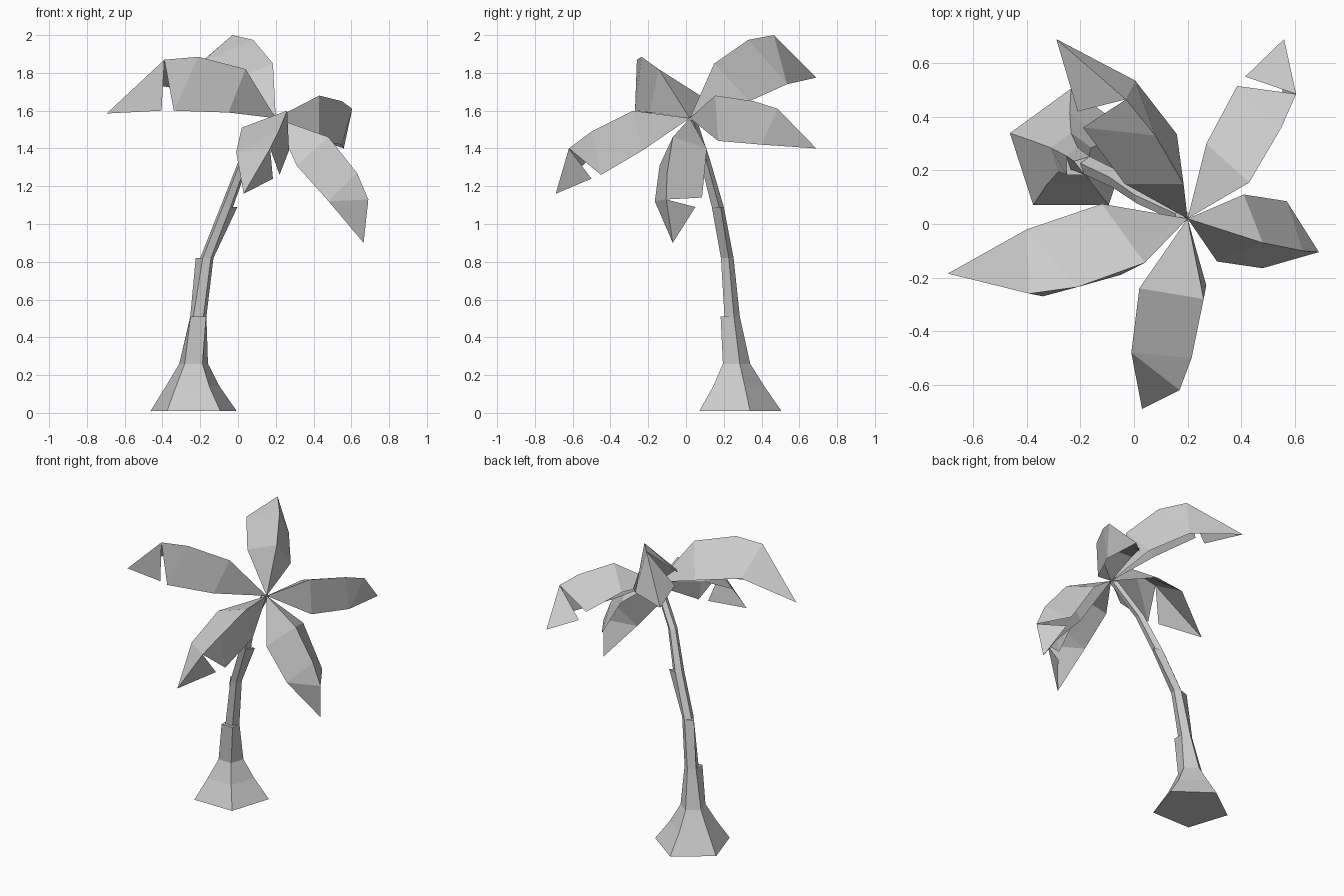
import bpy
import bmesh
from math import cos, sin, radians
from mathutils import Vector

default_cube = bpy.data.objects.get("Cube")
if default_cube:
    bpy.data.objects.remove(default_cube, do_unlink=True)

# One plain grey for the whole tree
grey = bpy.data.materials.new("plain grey")
grey.use_nodes = True
colour = (0.6, 0.6, 0.6, 1)
grey.diffuse_color = colour
grey.node_tree.nodes["Principled BSDF"].inputs["Base Color"].default_value = colour

SIDES = 5
CROWN = Vector((0.2, 0.02, 1.56))


def finish(name, bm):
    """Turn a bmesh into a flat shaded object with the shared material."""
    mesh = bpy.data.meshes.new(name)
    bm.to_mesh(mesh)
    bm.free()
    mesh.materials.append(grey)
    obj = bpy.data.objects.new(name, mesh)
    bpy.context.collection.objects.link(obj)
    return obj


def ring(bm, centre, radius, flared=()):
    """Five-sided ring; the flared corners stand out like a bark step."""
    corners = []
    for side in range(SIDES):
        angle = radians(90 + side * 360 / SIDES)
        reach = radius + (0.025 if side in flared else 0)
        offset = Vector((cos(angle), sin(angle), 0)) * reach
        corners.append(bm.verts.new(Vector(centre) + offset))
    return corners


def bridge(bm, lower, upper):
    for side in range(SIDES):
        following = (side + 1) % SIDES
        bm.faces.new((lower[side], lower[following], upper[following], upper[side]))


def build_trunk():
    """Leaning trunk: centre, radius and stepped corners at each height."""
    sections = [
        ((-0.235, 0.265, 0.01), 0.24, ()),
        ((-0.24, 0.265, 0.14), 0.15, ()),
        ((-0.235, 0.26, 0.26), 0.08, ()),
        ((-0.21, 0.24, 0.51), 0.045, (2, 3)),
        ((-0.165, 0.215, 0.82), 0.037, (1,)),
        ((-0.06, 0.165, 1.09), 0.035, (4,)),
        ((0.03, 0.1, 1.33), 0.03, ()),
        ((0.18, 0.03, 1.55), 0.028, ()),
    ]
    bm = bmesh.new()
    previous = None
    for centre, radius, flared in sections:
        current = ring(bm, centre, radius, flared)
        if previous:
            bridge(bm, previous, current)
        else:
            bm.faces.new(list(reversed(current)))
        if flared:
            # Restart from a plain ring, leaving a small ledge
            plain = ring(bm, centre, radius)
            bridge(bm, current, plain)
            current = plain
        previous = current
    bm.faces.new(previous)
    finish("trunk", bm)


def build_frond(name, ridge, left, right, notch):
    """Folded leaf: a ridge, two drooping halves, and a torn left half."""
    bm = bmesh.new()
    crown = bm.verts.new(CROWN)
    inner, middle, outer, tip = [bm.verts.new(point) for point in ridge]
    left_inner, left_outer = [bm.verts.new(point) for point in left]
    right_inner, right_outer = [bm.verts.new(point) for point in right]
    torn = bm.verts.new(notch)
    # Left half stops at the tear, then a separate tip flap follows
    bm.faces.new((crown, inner, left_inner))
    bm.faces.new((left_inner, inner, middle, left_outer))
    bm.faces.new((left_outer, middle, outer))
    bm.faces.new((torn, outer, tip))
    # Right half runs unbroken to the tip
    bm.faces.new((crown, right_inner, inner))
    bm.faces.new((inner, right_inner, right_outer, middle))
    bm.faces.new((middle, right_outer, outer))
    bm.faces.new((outer, right_outer, tip))
    finish(name, bm)


build_trunk()

build_frond(
    "right_frond",
    ridge=[(0.04, -0.145, 1.82), (-0.21, -0.235, 1.885), (-0.39, -0.26, 1.87), (-0.695, -0.185, 1.585)],
    left=[(-0.05, -0.19, 1.59), (-0.34, -0.27, 1.6)],
    right=[(-0.12, 0.075, 1.68), (-0.4, -0.02, 1.73)],
    notch=(-0.405, -0.25, 1.6),
)
build_frond(
    "front_frond",
    ridge=[(0.26, -0.28, 1.6), (0.215, -0.5, 1.49), (0.17, -0.62, 1.4), (0.03, -0.69, 1.16)],
    left=[(0.27, -0.23, 1.39), (0.22, -0.45, 1.26)],
    right=[(0.02, -0.24, 1.51), (-0.01, -0.48, 1.38)],
    notch=(0.185, -0.5, 1.24),
)
build_frond(
    "left_frond",
    ridge=[(0.48, -0.07, 1.46), (0.63, -0.1, 1.27), (0.69, -0.105, 1.13), (0.665, -0.07, 0.9)],
    left=[(0.41, 0.11, 1.4), (0.57, 0.085, 1.14)],
    right=[(0.31, -0.14, 1.31), (0.48, -0.165, 1.12)],
    notch=(0.58, 0.05, 1.09),
)
build_frond(
    "back_left_frond",
    ridge=[(0.43, 0.155, 1.68), (0.55, 0.36, 1.65), (0.605, 0.485, 1.61), (0.56, 0.69, 1.4)],
    left=[(0.27, 0.3, 1.58), (0.385, 0.515, 1.5)],
    right=[(0.43, 0.17, 1.44), (0.55, 0.4, 1.42)],
    notch=(0.415, 0.55, 1.45),
)
build_frond(
    "back_right_frond",
    ridge=[(0.185, 0.15, 1.85), (0.08, 0.33, 1.975), (-0.03, 0.465, 2.0), (-0.29, 0.69, 1.775)],
    left=[(-0.035, 0.15, 1.76), (-0.19, 0.36, 1.86)],
    right=[(0.16, 0.335, 1.65), (0.005, 0.535, 1.74)],
    notch=(-0.21, 0.42, 1.8),
)
